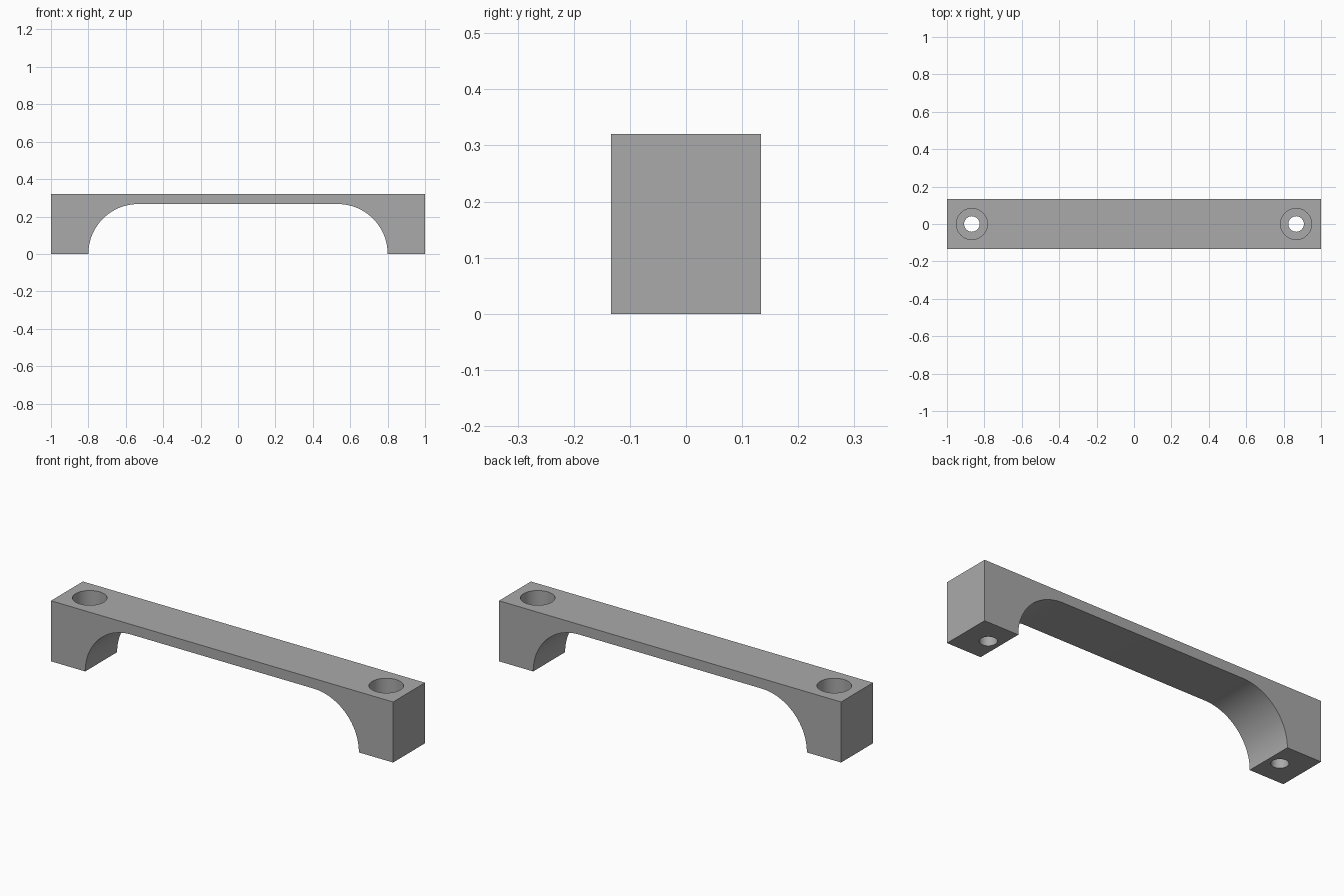
import bpy, bmesh, math

if "Cube" in bpy.data.objects:
    bpy.data.objects.remove(bpy.data.objects["Cube"])

HALF_LENGTH, HALF_WIDTH, HEIGHT = 1.0, 0.1333, 0.32
ARCH_HALF, ARCH_RADIUS = 0.8, 0.2667
HOLE_X, HOLE_RADIUS, BORE_RADIUS, BORE_FLOOR = 0.8667, 0.0415, 0.083, 0.12

grey = bpy.data.materials.new("plain grey")
grey.use_nodes = True
grey.diffuse_color = (0.4, 0.4, 0.4, 1)
grey.node_tree.nodes["Principled BSDF"].inputs["Base Color"].default_value = grey.diffuse_color


def make_object(name, bm):
    bmesh.ops.recalc_face_normals(bm, faces=bm.faces)
    mesh = bpy.data.meshes.new(name)
    bm.to_mesh(mesh)
    bm.free()
    mesh.materials.append(grey)
    obj = bpy.data.objects.new(name, mesh)
    bpy.context.collection.objects.link(obj)
    return obj


# Handle body: arched side profile, extruded across the width
steps = 32
right = [(HALF_LENGTH, HEIGHT), (HALF_LENGTH, 0)]
for i in range(steps + 1):
    a = math.pi / 2 * i / steps
    right.append((ARCH_HALF - ARCH_RADIUS + ARCH_RADIUS * math.cos(a),
                  ARCH_RADIUS * math.sin(a)))
profile = right + [(-x, z) for x, z in reversed(right)]
bm = bmesh.new()
face = bm.faces.new([bm.verts.new((x, -HALF_WIDTH, z)) for x, z in profile])
side = bmesh.ops.extrude_face_region(bm, geom=[face])
bmesh.ops.translate(bm, vec=(0, 2 * HALF_WIDTH, 0),
                    verts=[v for v in side["geom"] if isinstance(v, bmesh.types.BMVert)])
handle = make_object("handle", bm)


# Counterbored screw holes: stepped cutters turned around a vertical axis
def hole_cutter(name, x):
    bm = bmesh.new()
    n = 64
    levels = [(HOLE_RADIUS, -0.1), (HOLE_RADIUS, BORE_FLOOR),
              (BORE_RADIUS, BORE_FLOOR), (BORE_RADIUS, HEIGHT + 0.1)]
    rings = [[bm.verts.new((x + r * math.cos(math.tau * i / n),
                            r * math.sin(math.tau * i / n), z)) for i in range(n)]
             for r, z in levels]
    for low, high in zip(rings, rings[1:]):
        for i in range(n):
            j = (i + 1) % n
            bm.faces.new((low[i], low[j], high[j], high[i]))
    bm.faces.new(rings[0])
    bm.faces.new(rings[-1])
    cutter = make_object(name, bm)
    cutter.hide_render = True
    return cutter


bpy.ops.object.select_all(action='DESELECT')
bpy.context.view_layer.objects.active = handle
handle.select_set(True)
for name, x in (("left_hole_cutter", HOLE_X), ("right_hole_cutter", -HOLE_X)):
    cutter = hole_cutter(name, x)
    cut = handle.modifiers.new("screw hole", 'BOOLEAN')
    cut.operation = 'DIFFERENCE'
    cut.solver = 'EXACT'
    cut.object = cutter
    bpy.ops.object.modifier_apply(modifier=cut.name)
    bpy.data.objects.remove(cutter)

# Smooth arch and bores with crisp edges
bpy.ops.object.shade_smooth_by_angle(angle=math.radians(30))
